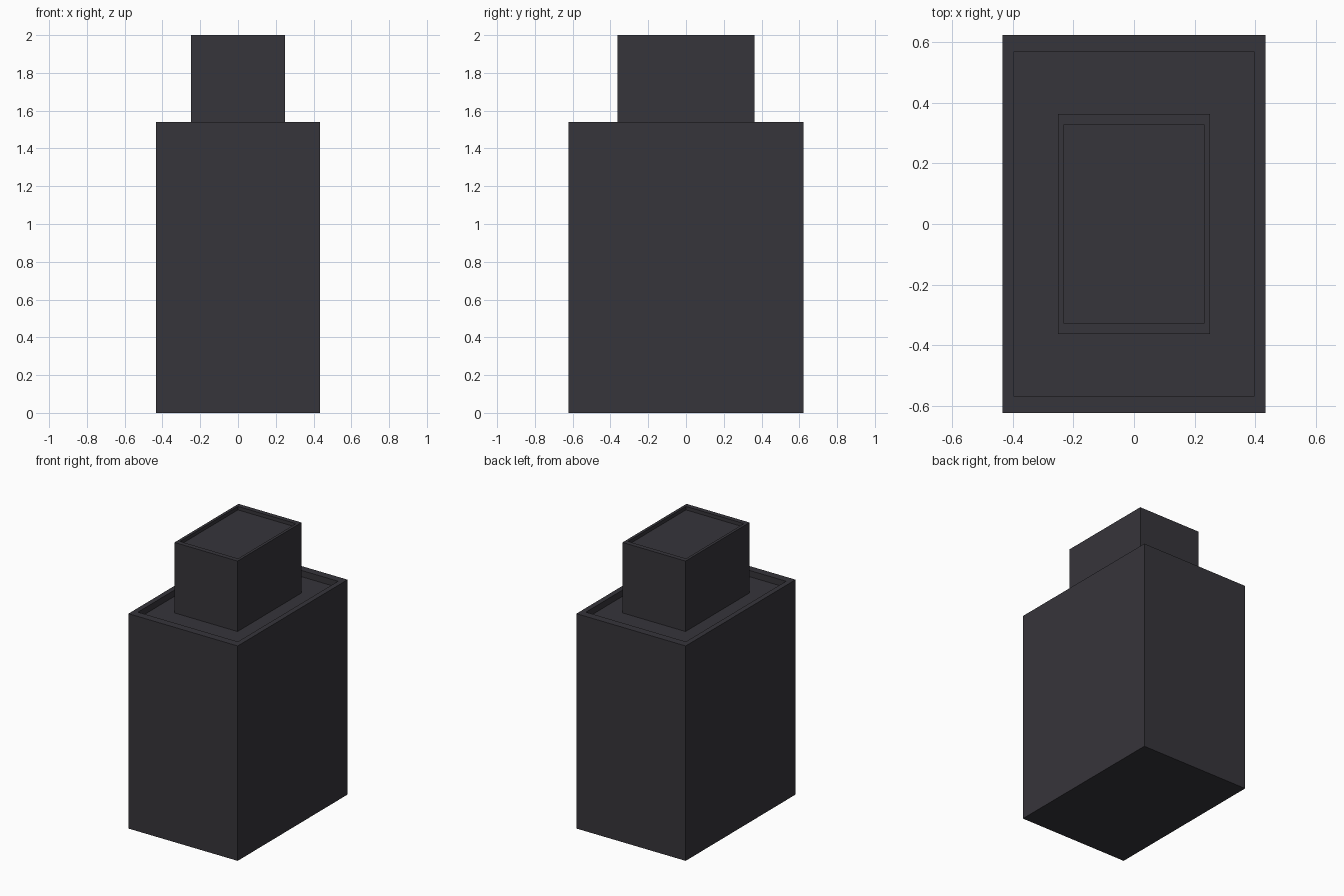
import bpy, bmesh

if "Cube" in bpy.data.objects:
    bpy.data.objects.remove(bpy.data.objects["Cube"])

dark = bpy.data.materials.new("charcoal")
dark.diffuse_color = (0.037, 0.035, 0.043, 1)
dark.use_nodes = True
dark.node_tree.nodes["Principled BSDF"].inputs["Base Color"].default_value = dark.diffuse_color


def rimmed_box(name, hx, hy, z0, z1, inner_x, inner_y, depth):
    """Box whose top face is inset to a thin rim and sunk by depth."""
    bm = bmesh.new()
    bmesh.ops.create_cube(bm, size=2)
    for v in bm.verts:
        v.co = (v.co.x * hx, v.co.y * hy, z1 if v.co.z > 0 else z0)
    bm.normal_update()
    top = max(bm.faces, key=lambda f: f.calc_center_median().z)
    # flat rim
    bmesh.ops.inset_individual(bm, faces=[top], thickness=0.01)
    for v in top.verts:
        v.co.x = inner_x if v.co.x > 0 else -inner_x
        v.co.y = inner_y if v.co.y > 0 else -inner_y
    # sunken panel
    floor = bmesh.ops.extrude_discrete_faces(bm, faces=[top])["faces"][0]
    bmesh.ops.translate(bm, verts=floor.verts, vec=(0, 0, -depth))
    bmesh.ops.recalc_face_normals(bm, faces=bm.faces)
    mesh = bpy.data.meshes.new(name)
    bm.to_mesh(mesh)
    bm.free()
    mesh.materials.append(dark)
    bpy.context.collection.objects.link(bpy.data.objects.new(name, mesh))


# main tower block and the smaller block standing in its recessed roof
rimmed_box("lower_block", 0.433, 0.622, 0, 1.54, 0.396, 0.567, 0.045)
rimmed_box("upper_block", 0.25, 0.362, 1.495, 2.0, 0.23, 0.328, 0.025)
